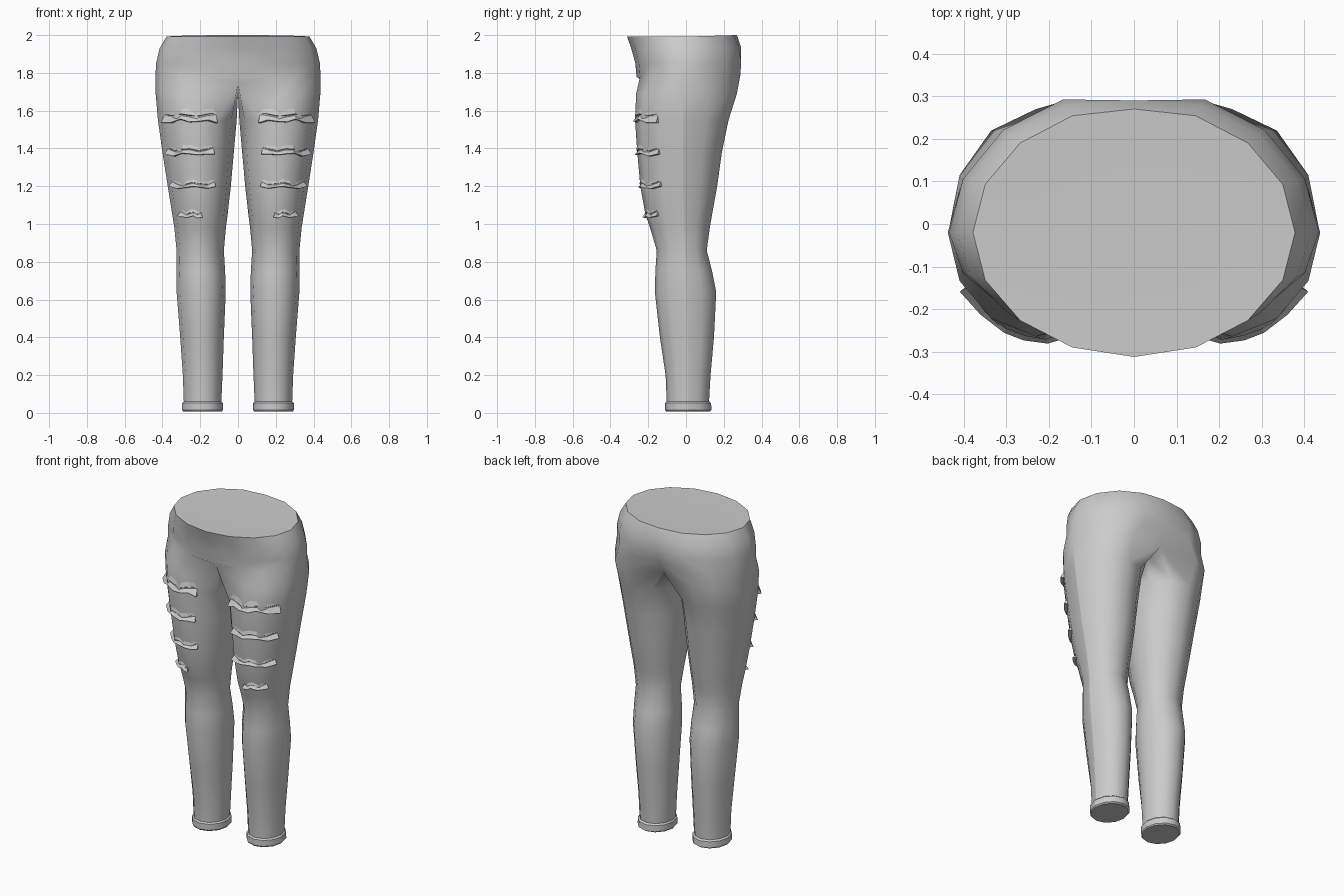
import bpy, bmesh, math
from mathutils import Vector
from mathutils.bvhtree import BVHTree

if "Cube" in bpy.data.objects:
    bpy.data.objects.remove(bpy.data.objects["Cube"])

fabric = bpy.data.materials.new("grey fabric")
fabric.diffuse_color = (0.6, 0.6, 0.6, 1)
fabric.use_nodes = True
fabric.node_tree.nodes["Principled BSDF"].inputs["Base Color"].default_value = fabric.diffuse_color


def make_object(name, bm):
    me = bpy.data.meshes.new(name)
    bm.to_mesh(me)
    me.materials.append(fabric)
    ob = bpy.data.objects.new(name, me)
    bpy.context.collection.objects.link(ob)
    return ob


def oval(cx, cy, rx, front, back, angle):
    a = math.radians(angle)
    s = math.sin(a)
    return cx + rx * math.cos(a), cy + s * (cy - front if s < 0 else back - cy)


# Leg sections: z, inner x, outer x, front y, back y, side seam y
LEG = [(0.008, .085, .290, -.105, .125, .01), (0.015, .080, .296, -.110, .135, .01),
       (0.052, .080, .296, -.110, .133, .01), (0.060, .088, .287, -.102, .122, .01),
       (0.20, .082, .292, -.108, .130, .01), (0.40, .075, .306, -.138, .148, .01),
       (0.64, .065, .325, -.165, .160, .005), (0.75, .068, .326, -.162, .138, 0),
       (0.86, .075, .325, -.155, .110, -.005), (0.98, .064, .337, -.190, .126, -.01),
       (1.05, .055, .348, -.215, .138, -.01), (1.20, .038, .372, -.242, .165, -.015),
       (1.38, .022, .400, -.258, .190, -.015), (1.55, .007, .424, -.270, .225, -.015)]
# Hip sections: z, half width, front y, back y, cleft depth, side seam y
HIP = [(1.78, .437, -.262, .300, .04, -.02), (1.85, .434, -.268, .310, .025, -.02),
       (1.93, .415, -.290, .300, .01, -.02), (1.992, .378, -.312, .275, .005, -.02)]

bm = bmesh.new()
rings = []
for z, xi, xo, f, b, c in LEG:
    rings.append([bm.verts.new((*oval((xi + xo) / 2, c, (xo - xi) / 2, f, b, -120 + 30 * i), z))
                  for i in range(12)])

# Crotch section, whose inner points lie on the centre plane
crotch = []
inner = {0: (-.215, 1.74), 8: (.225, 1.71), 9: (.12, 1.70), 10: (0, 1.69), 11: (-.12, 1.70)}
for i in range(12):
    if i in inner:
        crotch.append(bm.verts.new((0, *inner[i])))
    else:
        x, y = oval(.2, -.02, .236, -.266, .272, -110 + 27.5 * i)
        crotch.append(bm.verts.new((x, y, 1.69)))
rings.append(crotch)
for lo, hi in zip(rings, rings[1:]):
    for i in range(12):
        j = (i + 1) % 12
        bm.faces.new((lo[i], lo[j], hi[j], hi[i]))
bm.faces.new(list(reversed(rings[0])))

# Hips as open half rings
previous = crotch[:9]
for z, rx, f, b, cleft, c in HIP:
    ring = []
    for i in range(9):
        x, y = oval(0, c, rx, f, b, -90 + 22.5 * i)
        if i in (0, 8):
            x = 0
        if i == 8:
            y -= cleft
        if i in (6, 7):
            y += cleft * .3
        ring.append(bm.verts.new((x, y, z + max(0, y) * .03)))
    for i in range(8):
        bm.faces.new((previous[i], previous[i + 1], ring[i + 1], ring[i]))
    previous = ring

# Waist cap fanned to a centre point
middle = bm.verts.new((0, -.025, 1.988))
caps = [bm.faces.new((previous[i], previous[i + 1], middle)) for i in range(8)]

# Mirror to the other side and weld the centre line
copy = bmesh.ops.duplicate(bm, geom=bm.verts[:] + bm.edges[:] + bm.faces[:])["geom"]
new_faces = [g for g in copy if isinstance(g, bmesh.types.BMFace)]
for g in copy:
    if isinstance(g, bmesh.types.BMVert):
        g.co.x *= -1
bmesh.ops.reverse_faces(bm, faces=new_faces)
centre = [v for v in bm.verts if abs(v.co.x) < 1e-5]
bmesh.ops.remove_doubles(bm, verts=centre, dist=1e-4)
bmesh.ops.recalc_face_normals(bm, faces=bm.faces[:])
for face in bm.faces:
    face.smooth = True

# Sharp waist, cuff and side seam edges
outer = {round(r[4].co.z, 4): r[4].co.x for r in rings}
bm.normal_update()
for e in bm.edges:
    if len(e.link_faces) != 2:
        continue
    a, b = e.verts
    rim = any(abs(f.normal.z) > .9 for f in e.link_faces) and e.calc_face_angle(0) > .6
    seam = all(abs(abs(v.co.x) - outer.get(round(v.co.z, 4), 9)) < 1e-4 for v in e.verts)
    cuff = max(a.co.z, b.co.z) < .061 and abs(a.co.z - b.co.z) < .001
    if rim or seam or cuff:
        e.smooth = False
surface = BVHTree.FromBMesh(bm)
make_object("trousers", bm)
bm.free()


def on_surface(x, z, out):
    hit, normal, _, _ = surface.ray_cast(Vector((x, -1, z)), Vector((0, 1, 0)))
    if hit is None:
        return Vector((x, -.05, z))
    if normal.y > 0:
        normal = -normal
    return hit + normal * out


# Torn slits: height z, inner x, outer x, half height
RIPS = [(1.56, .115, .392, .020), (1.382, .13, .372, .015),
        (1.205, .125, .350, .012), (1.05, .195, .305, .011)]
RAGGED = [1.5, .7, .5, .8, .5, .9, 1.3]   # torn edge along each slit
for side, label in ((1, "left"), (-1, "right")):
    for n, (z, x0, x1, h) in enumerate(RIPS):
        bm = bmesh.new()
        rows = []
        for k, r in enumerate(RAGGED):
            x = x0 + (x1 - x0) * k / 6
            zc = z + .006 * math.sin(k * 2 + n) + (.008 if k in (0, 6) else 0)
            fold = .007 * math.sin(math.pi * k / 6)
            section = [(zc + h * 3, -.004), (zc + h * .9, fold),
                       (zc + h * .6, -.003), (zc - h * r, .010 + .009 * r),
                       (zc - h * r - .006, -.004)]
            row = []
            for zz, out in section:
                p = on_surface(x, zz, out)
                p.x *= side
                row.append(bm.verts.new(p))
            rows.append(row)
        for a, b in zip(rows, rows[1:]):
            for i in range(4):
                bm.faces.new((a[i], a[i + 1], b[i + 1], b[i]))
        # close the ends and orient outward
        bm.faces.new(rows[0])
        bm.faces.new(rows[-1])
        bmesh.ops.recalc_face_normals(bm, faces=bm.faces[:])
        if sum(f.normal.y * f.calc_area() for f in bm.faces) > 0:
            bmesh.ops.reverse_faces(bm, faces=bm.faces[:])
        make_object(f"{label}_torn_slit_{n + 1}", bm)
        bm.free()
